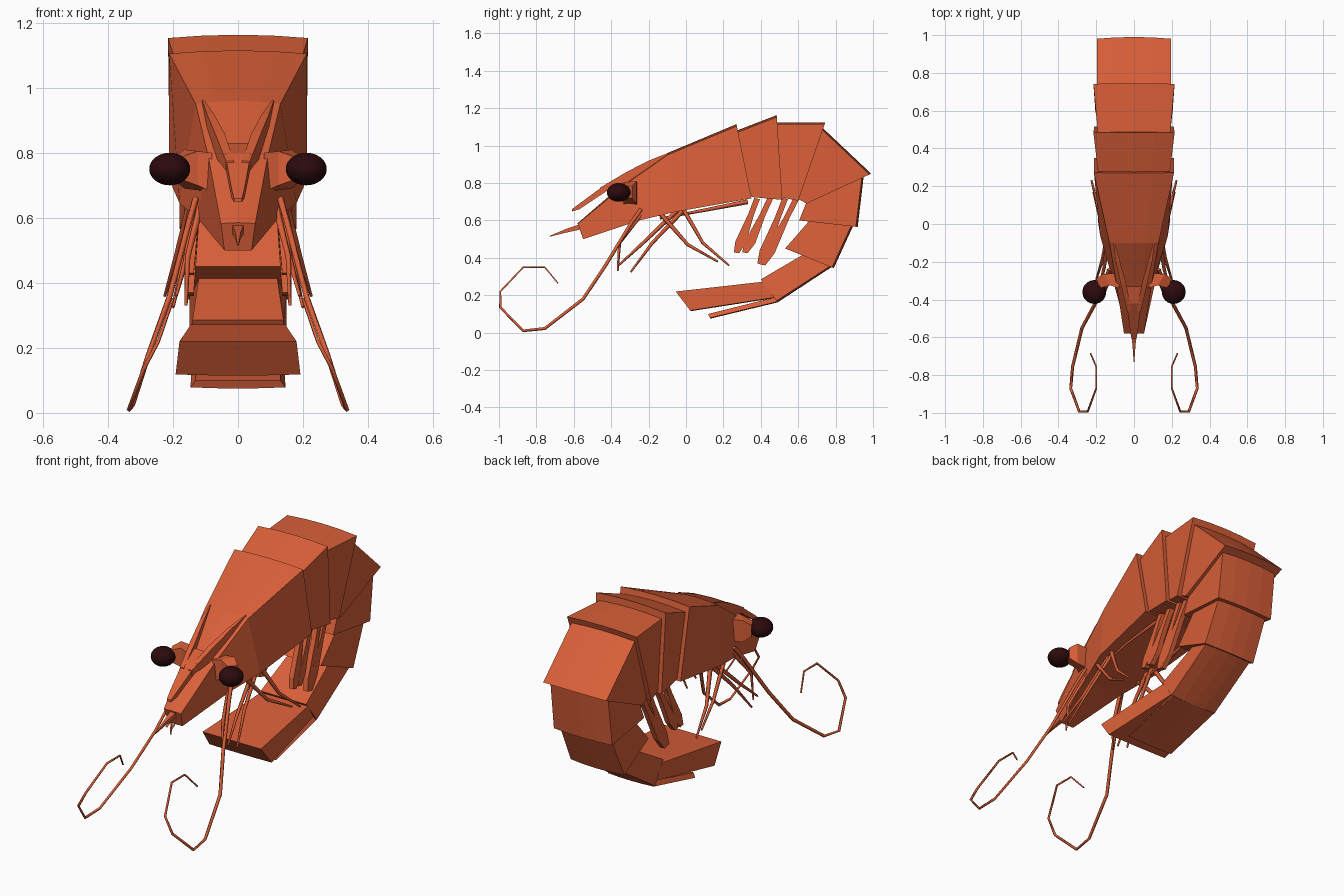
import bpy, bmesh, math
from mathutils import Vector


def material(name, rgb):
    m = bpy.data.materials.new(name)
    m.diffuse_color = (*rgb, 1)
    return m


SHELL = material("shell_orange", (0.70, 0.115, 0.04))
DARK = material("eye_dark", (0.025, 0.003, 0.004))


def loft(name, rings, mirror=False):
    """Skin a list of equal-length rings, capping both ends."""
    bm = bmesh.new()
    for s in ((1, -1) if mirror else (1,)):
        loops = [[bm.verts.new((s * p[0], p[1], p[2])) for p in r] for r in rings]
        n = len(loops[0])
        for a, b in zip(loops, loops[1:]):
            for i in range(n):
                j = (i + 1) % n
                bm.faces.new((a[i], a[j], b[j], b[i]))
        bm.faces.new(loops[0])
        bm.faces.new(loops[-1][::-1])
    bmesh.ops.recalc_face_normals(bm, faces=bm.faces)
    me = bpy.data.meshes.new(name)
    bm.to_mesh(me)
    bm.free()
    ob = bpy.data.objects.new(name, me)
    bpy.context.collection.objects.link(ob)
    me.materials.append(SHELL)
    return ob


def section(oy, oz, ow, iy, iz, iw, camber=0.01):
    """Body cross-section: outer edge (cambered) and inner edge."""
    d = Vector((0, oy - iy, oz - iz)).normalized()
    pts = []
    for t in (-1, -0.5, 0, 0.5, 1):
        k = camber * (1 - t * t)
        pts.append((ow * t, oy + d.y * (k - camber), oz + d.z * (k - camber)))
    return pts + [(iw, iy, iz), (-iw, iy, iz)]


def feelers(name, paths, radius):
    """Mirrored tapering square tubes along (x, y, z) paths."""
    cu = bpy.data.curves.new(name, 'CURVE')
    cu.dimensions = '3D'
    cu.bevel_depth = radius
    cu.bevel_resolution = 0
    cu.use_fill_caps = True
    for path in paths:
        for s in (1, -1):
            sp = cu.splines.new('POLY')
            sp.points.add(len(path) - 1)
            for i, (x, y, z) in enumerate(path):
                sp.points[i].co = (s * x, y, z, 1)
                sp.points[i].radius = 1 - 0.6 * i / (len(path) - 1)
    ob = bpy.data.objects.new(name, cu)
    bpy.context.collection.objects.link(ob)
    cu.materials.append(SHELL)
    bpy.ops.object.select_all(action='DESELECT')
    ob.select_set(True)
    bpy.context.view_layer.objects.active = ob
    bpy.ops.object.convert(target='MESH')


# Head shell
loft("carapace", [section(*s) for s in (
    (-0.58, 0.585, 0.053, -0.55, 0.50, 0.042, 0.003),
    (-0.33, 0.800, 0.092, -0.25, 0.60, 0.125),
    (-0.10, 0.960, 0.130, -0.06, 0.645, 0.180),
    (0.27, 1.115, 0.212, 0.35, 0.718, 0.212))])

# Abdomen rings, each flaring toward the tail
rings = [
    ((0.27, 1.08, 0.190, 0.35, 0.725, 0.190), (0.485, 1.163, 0.215, 0.515, 0.71, 0.210)),
    ((0.47, 1.125, 0.190, 0.50, 0.725, 0.185), (0.745, 1.125, 0.215, 0.60, 0.705, 0.205)),
    ((0.725, 1.10, 0.195, 0.60, 0.715, 0.180), (0.99, 0.85, 0.195, 0.645, 0.69, 0.185)),
    ((0.95, 0.835, 0.178, 0.645, 0.70, 0.165), (0.918, 0.565, 0.180, 0.605, 0.60, 0.165)),
    ((0.90, 0.585, 0.160, 0.67, 0.61, 0.145), (0.79, 0.345, 0.165, 0.53, 0.45, 0.140)),
    ((0.785, 0.355, 0.150, 0.63, 0.42, 0.120), (0.49, 0.162, 0.148, 0.40, 0.285, 0.140)),
]
for i, (a, b) in enumerate(rings):
    loft(f"abdomen_ring_{i + 1}", [section(*a), section(*b)])

# Tail fan
loft("tail_fan_upper", [section(0.475, 0.185, 0.135, 0.41, 0.272, 0.145, 0.004),
                        section(0.025, 0.115, 0.192, -0.055, 0.22, 0.180, 0.004)])
loft("tail_fan_lower", [section(0.49, 0.162, 0.142, 0.48, 0.19, 0.130, 0.004),
                        section(0.13, 0.075, 0.146, 0.118, 0.10, 0.130, 0.004)])


def bar(pts):
    """Rings for a beam: each point is x, y, z, half width, height."""
    return [[(x - w, y, z), (x + w, y, z), (x + w, y, z - h), (x - w, y, z - h)]
            for x, y, z, w, h in pts]


# Rostrum with its two diverging crest ridges, and the small snout spike
loft("rostrum", bar([(0, -0.61, 0.66, 0.012, 0.012), (0, -0.57, 0.69, 0.02, 0.03),
                     (0, -0.42, 0.80, 0.04, 0.04), (0, -0.33, 0.83, 0.055, 0.05)]))
loft("crest_ridge", bar([(0.025, -0.46, 0.775, 0.012, 0.03), (0.055, -0.32, 0.858, 0.015, 0.07),
                         (0.085, -0.20, 0.92, 0.011, 0.05), (0.108, -0.09, 0.963, 0.003, 0.02)]), True)
loft("snout_spike", bar([(0, -0.55, 0.585, 0.02, 0.03), (0, -0.64, 0.555, 0.008, 0.02),
                         (0, -0.73, 0.517, 0.002, 0.004)]))

# Eyes on tapered stalks
loft("eye_stalk", [[(0.08, -0.26, 0.68), (0.08, -0.34, 0.68), (0.08, -0.34, 0.80), (0.08, -0.26, 0.80)],
                   [(0.165, -0.265, 0.69), (0.125, -0.325, 0.70), (0.125, -0.325, 0.805), (0.165, -0.265, 0.81)],
                   [(0.20, -0.29, 0.72), (0.18, -0.34, 0.72), (0.18, -0.34, 0.785), (0.20, -0.29, 0.785)]], True)
for side, s in (("left", -1), ("right", 1)):
    bpy.ops.mesh.primitive_uv_sphere_add(segments=32, ring_count=16, radius=1,
                                         location=(s * 0.21, -0.36, 0.75))
    eye = bpy.context.object
    eye.name = "eye_" + side
    eye.scale = (0.063, 0.063, 0.05)
    eye.data.materials.append(DARK)
    bpy.ops.object.shade_smooth()

# Curling antennae
feelers("antennae", [[
    (0.13, -0.24, 0.66), (0.15, -0.29, 0.59), (0.21, -0.43, 0.36), (0.275, -0.55, 0.18),
    (0.325, -0.755, 0.022), (0.335, -0.87, 0.01), (0.29, -0.993, 0.135), (0.245, -0.993, 0.22),
    (0.20, -0.87, 0.35), (0.20, -0.755, 0.35), (0.23, -0.685, 0.265)]], 0.011)

# Walking legs
feelers("walking_legs", [
    [(0.11, -0.22, 0.66), (0.155, -0.355, 0.48), (0.16, -0.365, 0.33)],
    [(0.13, -0.04, 0.66), (0.16, -0.24, 0.47), (0.19, -0.36, 0.36)],
    [(0.13, 0.0, 0.67), (0.165, -0.18, 0.48), (0.20, -0.295, 0.325)],
    [(0.14, -0.14, 0.64), (0.175, 0.01, 0.47), (0.215, 0.17, 0.38)],
    [(0.14, -0.02, 0.67), (0.19, 0.09, 0.48), (0.225, 0.23, 0.36)],
    [(0.12, 0.33, 0.70), (0.14, 0.1, 0.655), (0.13, -0.14, 0.61)],
], 0.013)

# Swimming legs under the abdomen: flat tapered paddles
paddles = [(0.38, 0.72, 0.27, 0.43), (0.45, 0.72, 0.315, 0.43),
           (0.53, 0.72, 0.395, 0.37), (0.59, 0.72, 0.41, 0.365)]
for i, (y0, z0, y1, z1) in enumerate(paddles):
    rows = []
    for t, w in ((0, 0.015), (0.3, 0.015), (0.8, 0.028), (1, 0.014)):
        y, z, x = y0 + (y1 - y0) * t, z0 + (z1 - z0) * t, 0.125 + 0.025 * t
        rows.append([(x - 0.014, y - w, z), (x + 0.014, y - w, z),
                     (x + 0.014, y + w, z - w * 0.4), (x - 0.014, y + w, z - w * 0.4)])
    loft(f"swimming_legs_{i + 1}", rows, True)
